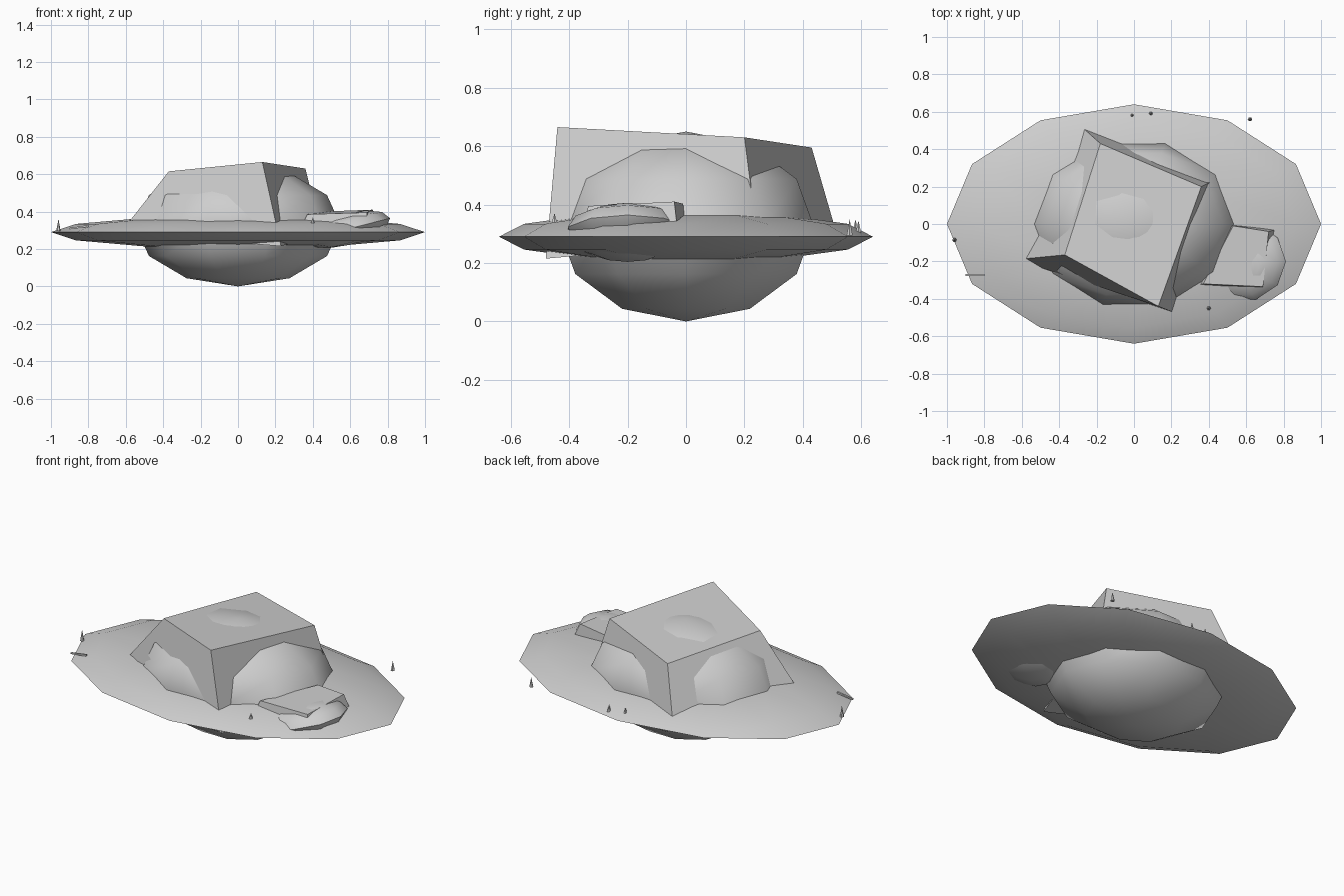
import bpy, math
from mathutils import Vector, Matrix

if "Cube" in bpy.data.objects:
    bpy.data.objects.remove(bpy.data.objects["Cube"])

stone = bpy.data.materials.new("pale grey stone")
stone.diffuse_color = (0.62, 0.62, 0.62, 1)
stone.use_nodes = True
stone.node_tree.nodes["Principled BSDF"].inputs["Base Color"].default_value = stone.diffuse_color


def add(name, verts, faces, angle=40):
    me = bpy.data.meshes.new(name)
    me.from_pydata([tuple(v) for v in verts], [], faces)
    me.materials.append(stone)
    ob = bpy.data.objects.new(name, me)
    bpy.context.collection.objects.link(ob)
    bpy.ops.object.select_all(action='DESELECT')
    ob.select_set(True)
    bpy.context.view_layer.objects.active = ob
    bpy.ops.object.shade_smooth_by_angle(angle=math.radians(angle))
    return ob


def ball(name, centre, radii, seg, rings=6, tilt=0.0):
    """Low-poly ellipsoid with a vertex on the +x axis."""
    rot = Matrix.Rotation(tilt, 3, 'Y')
    pts = [Vector((0, 0, -radii[2]))]
    for r in range(1, rings):
        lat = math.pi * (r / rings - 0.5)
        for s in range(seg):
            a = 2 * math.pi * s / seg
            pts.append(Vector((radii[0] * math.cos(lat) * math.cos(a),
                               radii[1] * math.cos(lat) * math.sin(a),
                               radii[2] * math.sin(lat))))
    pts.append(Vector((0, 0, radii[2])))
    last = len(pts) - 1
    faces = []
    for s in range(seg):
        t = (s + 1) % seg
        faces.append((0, 1 + t, 1 + s))
        for r in range(rings - 2):
            b = 1 + r * seg
            faces.append((b + s, b + t, b + seg + t, b + seg + s))
        b = 1 + (rings - 2) * seg
        faces.append((b + s, b + t, last))
    return add(name, [rot @ p + Vector(centre) for p in pts], faces)


def block(name, bottom, top):
    """Uneven six-sided block, corners listed counter-clockwise."""
    faces = [(3, 2, 1, 0), (4, 5, 6, 7)]
    faces += [(i, (i + 1) % 4, 4 + (i + 1) % 4, 4 + i) for i in range(4)]
    return add(name, bottom + top, faces, 20)


# wide flat disc and the boulder through its middle
ball("flat_disc", (0, 0, 0.29), (1, 0.64, 0.088), 12)
ball("main_boulder", (0, 0, 0.325), (0.55, 0.46, 0.325), 10)

# large skewed block on the boulder
block("main_block",
      [(0.23, -0.48, 0.215), (0.45, 0.245, 0.28),
       (-0.28, 0.52, 0.285), (-0.63, -0.19, 0.285)],
      [(0.13, -0.44, 0.665), (0.36, 0.2, 0.63),
       (-0.18, 0.43, 0.595), (-0.37, -0.165, 0.615)])

# small tilted rock with a slab on it
ball("side_rock", (0.58, -0.2, 0.305), (0.24, 0.215, 0.085), 10, tilt=-0.25)
block("side_slab",
      [(0.69, -0.35, 0.31), (0.76, -0.03, 0.32),
       (0.51, 0.0, 0.30), (0.33, -0.33, 0.30)],
      [(0.69, -0.335, 0.395), (0.72, -0.04, 0.41),
       (0.53, -0.01, 0.403), (0.37, -0.32, 0.385)])


# little spikes around the rim
def spike(name, x, y, z, h, r=0.012, n=6):
    ring = [(x + r * math.cos(2 * math.pi * i / n),
             y + r * math.sin(2 * math.pi * i / n), z) for i in range(n)]
    faces = [(i, (i + 1) % n, n) for i in range(n)] + [tuple(reversed(range(n)))]
    add(name, ring + [(x, y, z + h)], faces, 20)


for i, (x, y, z, h) in enumerate([(-0.96, -0.085, 0.295, 0.065),
                                  (0.62, 0.56, 0.295, 0.055),
                                  (-0.01, 0.58, 0.305, 0.045),
                                  (0.09, 0.59, 0.30, 0.045),
                                  (0.40, -0.45, 0.335, 0.035)]):
    spike(f"rim_spike_{i + 1}", x, y, z, h)

# thin twig lying on the left rim
block("twig",
      [(-0.90, -0.278, 0.305), (-0.80, -0.278, 0.318),
       (-0.80, -0.268, 0.318), (-0.90, -0.268, 0.305)],
      [(-0.90, -0.278, 0.313), (-0.80, -0.278, 0.328),
       (-0.80, -0.268, 0.328), (-0.90, -0.268, 0.313)])
